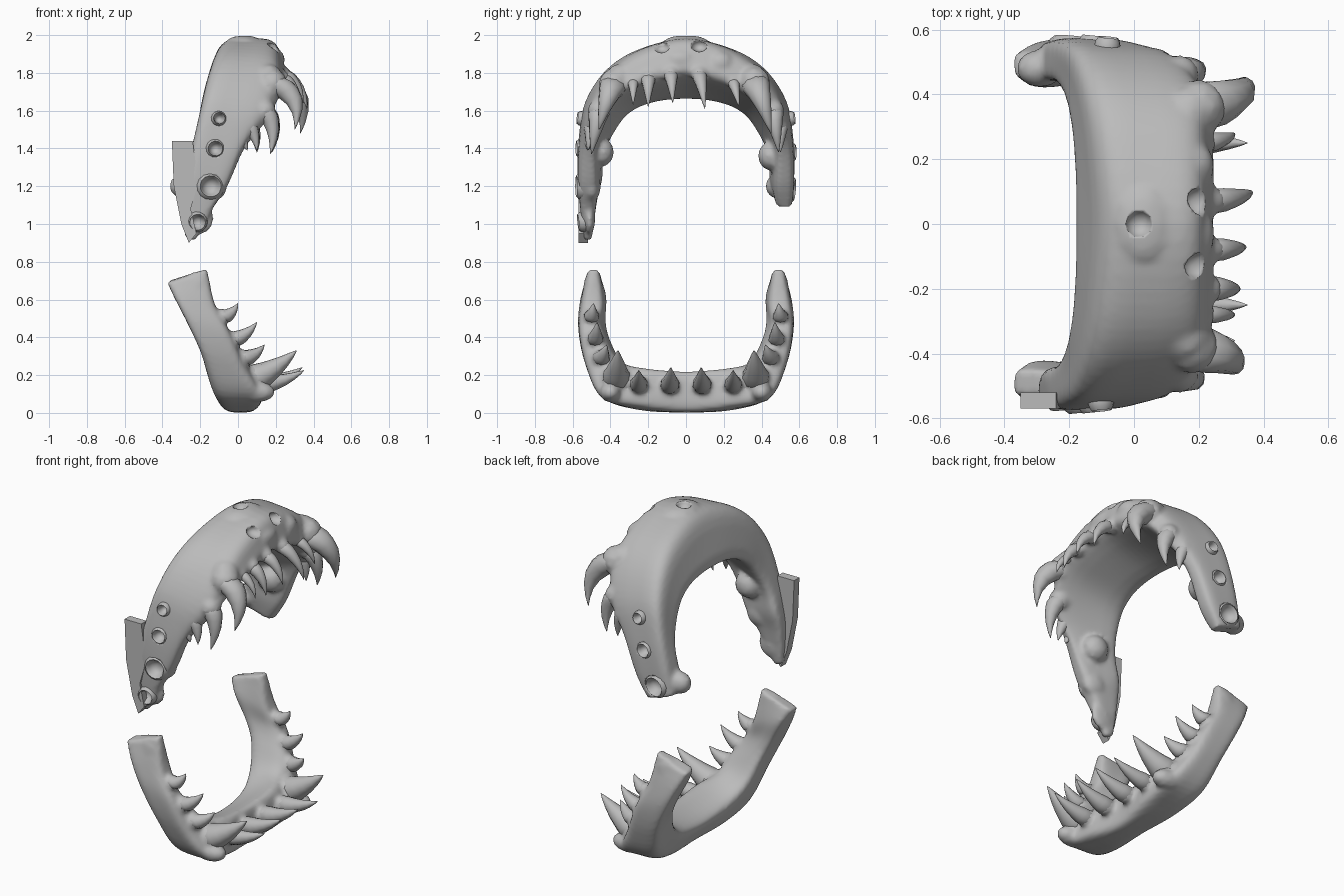
import bpy, bmesh, math
from mathutils import Vector

if "Cube" in bpy.data.objects:
    bpy.data.objects.remove(bpy.data.objects["Cube"])

bone = bpy.data.materials.new("bone_grey")
bone.diffuse_color = (0.5, 0.5, 0.5, 1)
bone.use_nodes = True
bone.node_tree.nodes["Principled BSDF"].inputs["Base Color"].default_value = bone.diffuse_color


def select(ob):
    bpy.ops.object.select_all(action='DESELECT')
    bpy.context.view_layer.objects.active = ob
    ob.select_set(True)


def finish(name, bm, angle=50):
    bmesh.ops.recalc_face_normals(bm, faces=bm.faces[:])
    me = bpy.data.meshes.new(name)
    bm.to_mesh(me)
    bm.free()
    ob = bpy.data.objects.new(name, me)
    bpy.context.collection.objects.link(ob)
    me.materials.append(bone)
    select(ob)
    bpy.ops.object.shade_smooth_by_angle(angle=math.radians(angle))
    return ob


def skin(bm, rings):
    """Join rings of points into a closed tube."""
    vs = [[bm.verts.new(p) for p in r] for r in rings]
    n = len(vs[0])
    for a, b in zip(vs, vs[1:]):
        for i in range(n):
            bm.faces.new((a[i], a[(i + 1) % n], b[(i + 1) % n], b[i]))
    bm.faces.new(vs[0])
    bm.faces.new(vs[-1])


def spline(p0, p1, p2, p3, t):
    return 0.5 * (2 * p1 + (p2 - p0) * t + (2 * p0 - 5 * p1 + 4 * p2 - p3) * t * t
                  + (3 * p1 - p0 - 3 * p2 + p3) * t ** 3)


def blob(bm, pos, size):
    vs = bmesh.ops.create_icosphere(bm, subdivisions=2, radius=1)['verts']
    bmesh.ops.scale(bm, vec=size, verts=vs)
    bmesh.ops.translate(bm, vec=pos, verts=vs)


def arch(name, half, extra=(), bumps=()):
    """Loft a rounded four-corner section round a mirrored arch, fused with bumps.
    Corners: outer back, outer front, inner front, inner back."""
    half = [[Vector(c) for c in s] for s in half]
    flip = lambda s: [Vector((c.x, -c.y, c.z)) for c in s]
    st = [[Vector(c) for c in s] for s in extra] + [flip(s) for s in half[:0:-1]] + half
    rings, steps, n = [], 5, 24
    for i in range(len(st) - 1):
        q = [st[max(0, min(len(st) - 1, i + k))] for k in (-1, 0, 1, 2)]
        for j in range(steps + (i == len(st) - 2)):
            ob, of, inf, ib = [spline(*[s[c] for s in q], j / steps) for c in range(4)]
            ring = []
            for k in range(n):
                a = 2 * math.pi * (k + 0.5) / n
                c, s = math.cos(a), math.sin(a)
                u = 0.5 + 0.53 * math.copysign(abs(c) ** 0.45, c)
                v = 0.5 + 0.53 * math.copysign(abs(s) ** 0.45, s)
                ring.append(ib.lerp(inf, u).lerp(ob.lerp(of, u), v))
            rings.append(ring)
    bm = bmesh.new()
    skin(bm, rings)
    for p, s in bumps:
        blob(bm, p, s)
    ob = finish(name, bm)
    # Fuse everything into one soft surface
    rm = ob.modifiers.new("fuse", 'REMESH')
    rm.mode, rm.voxel_size, rm.use_smooth_shade = 'VOXEL', 0.013, True
    sm = ob.modifiers.new("soften", 'SMOOTH')
    sm.factor, sm.iterations = 0.5, 4
    for m in ("fuse", "soften"):
        bpy.ops.object.modifier_apply(modifier=m)
    return ob


def tooth(name, base, tip, r, bend=(0, 0, 0), n=10):
    """Curved fang with a swollen gum at its root."""
    base, tip = Vector(base), Vector(tip)
    mid = (base + tip) / 2 + Vector(bend)
    axis = (tip - base).normalized()
    sx = axis.orthogonal().normalized()
    sy = axis.cross(sx)
    rings = []
    for t, k in ((-0.2, 0.8), (0, 1.1), (0.15, 1.05), (0.3, 0.88), (0.5, 0.68),
                 (0.7, 0.45), (0.88, 0.22), (1, 0.03)):
        c = base * (1 - t) ** 2 + mid * 2 * t * (1 - t) + tip * t * t
        rings.append([c + (sx * math.cos(a) + sy * math.sin(a)) * r * k
                      for a in (2 * math.pi * i / n for i in range(n))])
    bm = bmesh.new()
    skin(bm, rings)
    return finish(name, bm)


def cup(name, pos, axis, r, depth):
    """Hollow round tooth socket facing along axis."""
    axis = Vector(axis).normalized()
    sx = axis.orthogonal().normalized()
    sy = axis.cross(sx)
    prof = ((1.0, -depth), (1.15, -depth * 0.4), (1.05, -.006), (0.85, 0.006), (0.68, -0.01), (0.55, -0.03), (0.2, -0.04))
    rings = [[Vector(pos) + axis * h + (sx * math.cos(a) + sy * math.sin(a)) * r * k
              for a in (2 * math.pi * i / 14 for i in range(14))] for k, h in prof]
    bm = bmesh.new()
    skin(bm, rings)
    return finish(name, bm)


# Upper teeth: base, tip, radius, bend
upper_teeth = [
    ((.24, .07, 1.79), (.365, .1, 1.61), .036, (.05, 0, .03)),
    ((.24, -.08, 1.79), (.345, -.07, 1.64), .034, (.04, 0, .03)),
    ((.23, -.2, 1.77), (.325, -.2, 1.62), .036, (.04, 0, .03)),
    ((.22, -.28, 1.75), (.31, -.28, 1.63), .026, (.04, 0, .02)),
    ((.22, .25, 1.75), (.31, .28, 1.62), .028, (.04, 0, .02)),
    ((.2, .36, 1.75), (.33, .45, 1.48), .07, (.13, 0, .06)),
    ((.18, -.38, 1.74), (.3, -.46, 1.5), .067, (.12, 0, .06)),
    ((.14, -.46, 1.6), (.17, -.5, 1.37), .05, (.06, 0, .02)),
    ((.14, .46, 1.6), (.18, .49, 1.38), .05, (.06, 0, .02)),
    ((.06, -.5, 1.52), (.1, -.52, 1.39), .036, (.02, 0, 0)),
    ((.07, .5, 1.52), (.1, .5, 1.38), .036, (.02, 0, 0)),
    ((.0, -.51, 1.47), (.05, -.52, 1.39), .034, (.01, 0, 0))]
sockets = [
    ((-.1, -.57, 1.56), (.1, -1, .1), .036), ((-.12, -.575, 1.4), (.1, -1, 0), .046),
    ((-.145, -.575, 1.2), (.1, -1, 0), .066), ((-.215, -.565, 1.01), (.1, -1, -.1), .05),
    ((-.12, .575, 1.38), (.1, 1, 0), .046), ((-.19, .57, 1.18), (.1, 1, -.1), .066),
    ((-.08, .57, 1.56), (.1, 1, .1), .036)]

# Brow, cheek knuckle, hinge and root swellings fused into the upper jaw
bumps = [((.18, .18, 1.85), (.07, .08, .07)), ((.19, -.03, 1.87), (.06, .1, .06)),
         ((.17, .35, 1.77), (.08, .08, .08)), ((.16, -.35, 1.77), (.08, .08, .08)),
         ((-.1, -.45, 1.38), (.08, .07, .08)), ((-.1, .45, 1.36), (.08, .07, .08)),
         ((-.29, .48, 1.2), (.075, .06, .065)), ((-.21, -.51, 1.03), (.085, .03, .09)),
         ((-.14, -.5, 1.2), (.085, .05, .085)), ((.03, 0, 1.965), (.09, .12, .035))]
bumps += [(b, (r * 1.25,) * 3) for b, t, r, k in upper_teeth]

# Upper jaw arch, longer on the -y side
upper = arch("upper_jaw", [
    [(-.09, 0, 1.97), (.19, 0, 1.98), (.25, 0, 1.79), (-.19, 0, 1.645)],
    [(-.11, .25, 1.92), (.19, .25, 1.91), (.25, .22, 1.74), (-.19, .17, 1.63)],
    [(-.14, .42, 1.82), (.18, .41, 1.79), (.23, .36, 1.67), (-.2, .3, 1.57)],
    [(-.18, .53, 1.66), (.12, .52, 1.61), (.15, .47, 1.53), (-.22, .385, 1.45)],
    [(-.22, .565, 1.48), (.02, .56, 1.42), (.03, .48, 1.39), (-.25, .43, 1.35)],
    [(-.26, .57, 1.3), (-.06, .57, 1.22), (-.06, .47, 1.2), (-.28, .44, 1.25)],
    [(-.29, .56, 1.14), (-.13, .56, 1.09), (-.14, .48, 1.09), (-.29, .47, 1.14)]],
    [[(-.28, -.54, .93), (-.23, -.54, .91), (-.23, -.5, .91), (-.28, -.5, .93)]], bumps)

# Nostril, blowhole and socket hollows cut into the jaw
bm = bmesh.new()
for p, s in (((.015, 0, 2.01), (.045, .045, .05)), ((.21, -.13, 1.94), (.06, .045, .035)),
             ((.21, .07, 1.945), (.06, .045, .035))):
    blob(bm, p, s)
for p, a, r in sockets:
    blob(bm, p, (r, .055, r))
pits = finish("pit_cutter", bm)
pits.hide_render = True
mod = upper.modifiers.new("pits", 'BOOLEAN')
mod.operation = 'DIFFERENCE'
mod.object = pits
select(upper)
bpy.ops.object.modifier_apply(modifier="pits")
bpy.data.objects.remove(pits)

for i, t in enumerate(upper_teeth):
    tooth(f"upper_tooth_{i}", *t)
for i, (p, a, r) in enumerate(sockets):
    cup(f"socket_{i}", p, a, r, .06)

# Flat hinge plate on the -y side
bm = bmesh.new()
outline = [(-.35, 1.44), (-.24, 1.44), (-.21, 1.22), (-.25, 1.08), (-.22, .95), (-.26, .9), (-.3, 1.0), (-.34, 1.2)]
skin(bm, [[(x, y, z) for x, z in outline] for y in (-.57, -.52)])
finish("hinge_plate", bm, 30)

# Lower teeth on both sides
lower_teeth = []
for s in (-1, 1):
    for b, t, r in [((.13, .085, .15), (.34, .08, .24), .046), ((.13, .25, .15), (.35, .25, .225), .044),
                    ((.08, .37, .18), (.31, .36, .33), .068), ((.03, .45, .29), (.14, .42, .36), .042),
                    ((-.02, .48, .39), (.1, .47, .48), .04), ((-.08, .5, .51), (.0, .49, .58), .038)]:
        lower_teeth.append(((b[0], b[1] * s, b[2]), (t[0], t[1] * s, t[2]), r, (.02, 0, -.02)))

# Lower jaw arch: crest behind the teeth, sloping down to the back
bumps = [(b, (r * 1.15,) * 3) for b, t, r, k in lower_teeth]
for s in (-1, 1):
    bumps += [((.1, s * .4, .11), (.1, .06, .055)), ((-.22, s * .5, .66), (.08, .045, .09))]
arch("lower_jaw", [
    [(-.06, 0, .005), (.1, 0, .01), (.08, 0, .23), (-.13, 0, .14)],
    [(-.08, .25, .015), (.13, .25, .035), (.08, .22, .245), (-.14, .21, .17)],
    [(-.12, .44, .09), (.13, .44, .08), (.04, .35, .27), (-.17, .33, .25)],
    [(-.18, .535, .28), (.03, .52, .23), (.01, .42, .35), (-.21, .4, .39)],
    [(-.26, .57, .46), (-.05, .56, .42), (-.06, .46, .46), (-.26, .42, .49)],
    [(-.33, .56, .6), (-.13, .55, .58), (-.13, .44, .58), (-.33, .42, .62)],
    [(-.37, .53, .69), (-.17, .52, .76), (-.17, .46, .76), (-.37, .45, .7)]], bumps=bumps)
for i, t in enumerate(lower_teeth):
    tooth(f"lower_tooth_{i}", *t)
